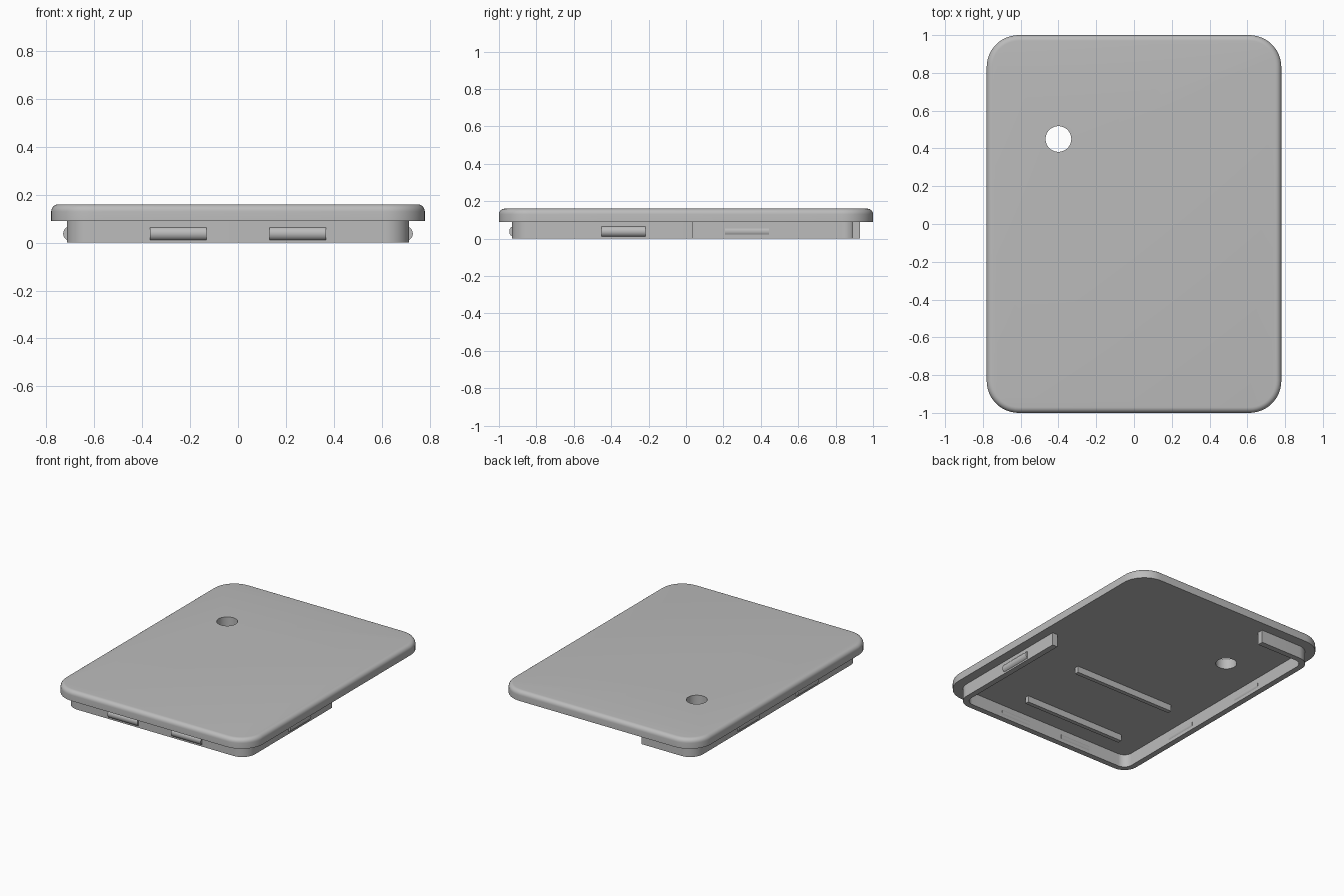
import bpy, bmesh, math
from mathutils import Matrix

cube = bpy.data.objects.get("Cube")
if cube:
    bpy.data.objects.remove(cube, do_unlink=True)

GREY = 0.5
grey = bpy.data.materials.new("plastic grey")
grey.use_nodes = True
grey.diffuse_color = (GREY, GREY, GREY, 1)
grey.node_tree.nodes["Principled BSDF"].inputs["Base Color"].default_value = (GREY, GREY, GREY, 1)


def make(name, bm, smooth=True):
    bmesh.ops.recalc_face_normals(bm, faces=bm.faces)
    mesh = bpy.data.meshes.new(name)
    bm.to_mesh(mesh)
    bm.free()
    mesh.materials.append(grey)
    obj = bpy.data.objects.new(name, mesh)
    bpy.context.collection.objects.link(obj)
    if smooth:
        shade(obj)
    return obj


def shade(obj):
    bpy.ops.object.select_all(action="DESELECT")
    obj.select_set(True)
    bpy.context.view_layer.objects.active = obj
    bpy.ops.object.shade_smooth_by_angle(angle=math.radians(30))


def corner(cx, cy, r, start, steps=12):
    """Quarter arc running clockwise or anticlockwise from a start angle."""
    return [(cx + r * math.cos(start + math.pi / 2 * i / steps),
             cy + r * math.sin(start + math.pi / 2 * i / steps)) for i in range(steps + 1)]


def rounded_rect(hx, hy, r):
    points = []
    for k, (sx, sy) in enumerate(((1, 1), (-1, 1), (-1, -1), (1, -1))):
        points += corner(sx * (hx - r), sy * (hy - r), r, k * math.pi / 2)
    return points


def cylinder(bm, radius, length, centre, axis="Z", segments=32):
    turn = {"X": Matrix.Rotation(math.pi / 2, 4, "Y"),
            "Y": Matrix.Rotation(math.pi / 2, 4, "X"), "Z": Matrix()}[axis]
    bmesh.ops.create_cone(bm, cap_ends=True, segments=segments, radius1=radius, radius2=radius,
                          depth=length, matrix=Matrix.Translation(centre) @ turn)


# Lid plate with a rounded top edge
HX, HY, RADIUS, BASE, TOP, FILLET = 0.78, 1.0, 0.17, 0.09, 0.16, 0.03
levels = [(0, BASE)]
for i in range(7):
    a = math.pi / 2 * i / 6
    levels.append((FILLET * (1 - math.cos(a)), TOP - FILLET + FILLET * math.sin(a)))
bm = bmesh.new()
loops = [[bm.verts.new((x, y, z)) for x, y in rounded_rect(HX - d, HY - d, RADIUS - d)]
         for d, z in levels]
for low, high in zip(loops, loops[1:]):
    for i in range(len(low)):
        j = (i + 1) % len(low)
        bm.faces.new((low[i], low[j], high[j], high[i]))
bm.faces.new(loops[0])
bm.faces.new(loops[-1])
lid = make("lid_plate", bm, smooth=False)

# Round hole through the lid
bm = bmesh.new()
cylinder(bm, 0.068, 0.4, (-0.4, 0.45, 0.12), segments=48)
cutter = make("hole_cutter", bm, smooth=False)
cutter.hide_render = True
cut = lid.modifiers.new("hole", "BOOLEAN")
cut.operation, cut.solver, cut.object = "DIFFERENCE", "EXACT", cutter
bpy.context.view_layer.objects.active = lid
bpy.ops.object.modifier_apply(modifier=cut.name)
bpy.data.objects.remove(cutter, do_unlink=True)
shade(lid)

# Open rim wall under the lid: part of the left side, the front, the right side, a stub at the back
WX, WY, WR, WALL = 0.715, 0.93, 0.1, 0.04


def wall_side(d):
    hx, hy, r = WX - d, WY - d, WR - d
    corners = [corner(sx * (hx - r), sy * (hy - r), r, a)[::-1]
               for sx, sy, a in ((1, -1, -math.pi / 2), (-1, -1, math.pi), (-1, 1, math.pi / 2))]
    return [(hx, 0.035)] + sum(corners, []) + [(-0.3, hy)]


bm = bmesh.new()
outer, inner = ([[bm.verts.new((x, y, z)) for x, y in wall_side(d)] for z in (0, BASE)]
                for d in (0, WALL))
ring = [outer[0], outer[1], inner[1], inner[0]]
for a, b in zip(ring, ring[1:] + ring[:1]):
    for i in range(len(a) - 1):
        bm.faces.new((a[i], a[i + 1], b[i + 1], b[i]))
for end in (0, -1):
    bm.faces.new([side[end] for side in ring])
make("rim_wall", bm)

# Snap ridges set into the rim wall
CLIP_Z, CLIP_R, CLIP_LEN, SINK = 0.038, 0.03, 0.235, 0.015
clips = [("front_left", (0.25, -WY + SINK), "X"), ("front_right", (-0.25, -WY + SINK), "X"),
         ("left", (WX - SINK, -0.335), "Y"), ("right_front", (-WX + SINK, -0.335), "Y"),
         ("right_back", (-WX + SINK, 0.325), "Y")]
for name, (x, y), axis in clips:
    bm = bmesh.new()
    cylinder(bm, CLIP_R, CLIP_LEN, (x, y, CLIP_Z), axis)
    make("snap_ridge_" + name, bm)

# Straight ribs on the underside
for name, y in (("front", -0.69), ("middle", -0.19)):
    bm = bmesh.new()
    bmesh.ops.create_cube(bm, size=1, matrix=Matrix.Translation((-0.08, y - 0.015, 0.07))
                          @ Matrix.Diagonal((0.785, 0.03, 0.05, 1)))
    make("rib_" + name, bm, smooth=False)
